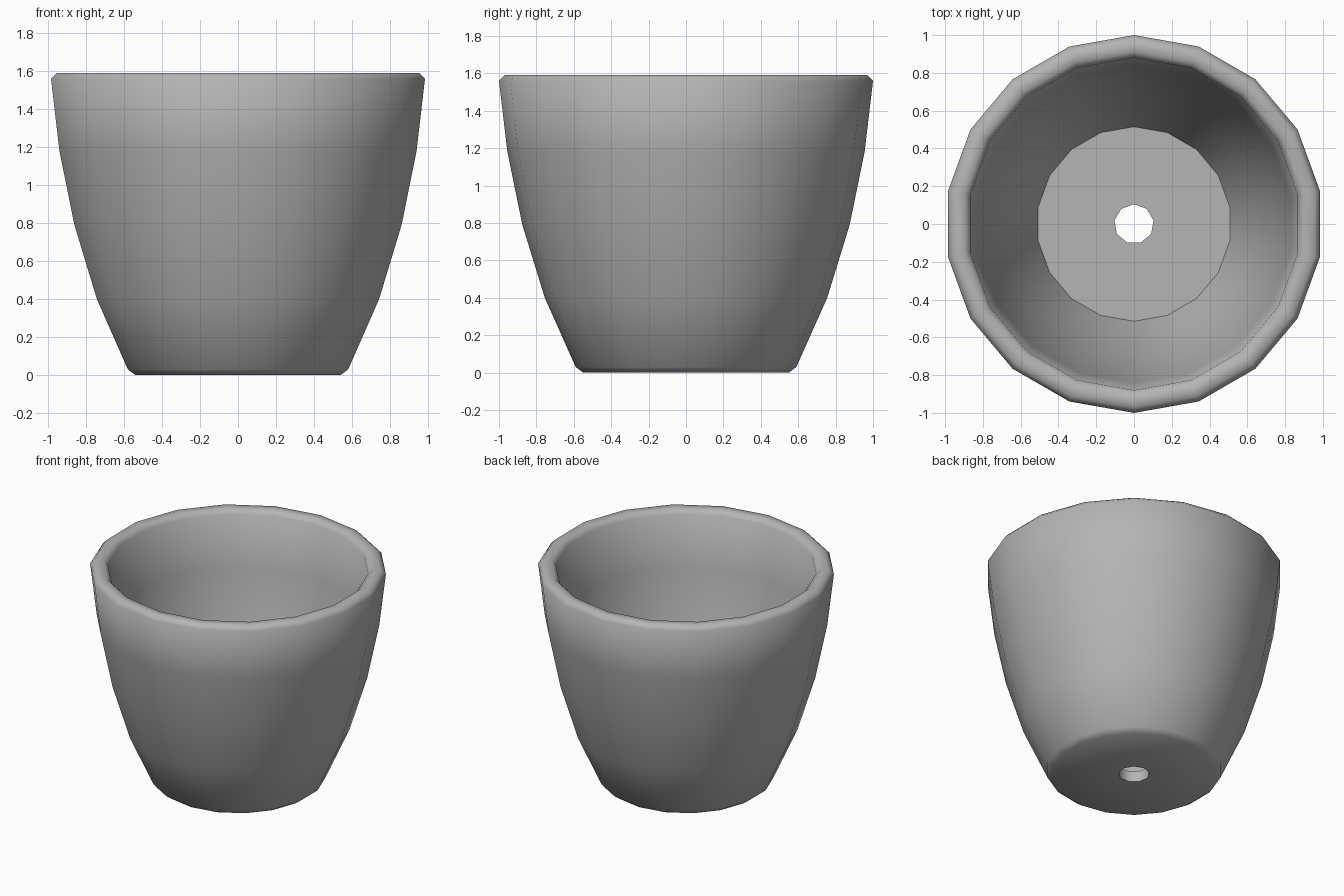
import bpy, bmesh, math

if "Cube" in bpy.data.objects:
    bpy.data.objects.remove(bpy.data.objects["Cube"])

SIDES = 18
HOLE_R = 0.105
FLOOR_Z = 0.08

# Closed wall section (radius, height): hole, underside, outer wall, rim, inner wall, floor
profile = [(HOLE_R, 0), (0.55, 0), (0.59, 0.03), (0.755, 0.40), (0.875, 0.79),
           (0.955, 1.18), (1.0, 1.56), (0.97, 1.59), (0.91, 1.59), (0.88, 1.56),
           (0.84, 1.18), (0.762, 0.79), (0.65, 0.40), (0.515, FLOOR_Z), (HOLE_R, FLOOR_Z)]

bm = bmesh.new()
rings = []
for r, z in profile:
    ring = []
    for k in range(SIDES):
        a = math.pi / 2 + 2 * math.pi * k / SIDES
        # The drain hole is nine-sided: odd points lie mid-edge
        rr = r * math.cos(math.pi / 9) if r == HOLE_R and k % 2 else r
        ring.append(bm.verts.new((rr * math.cos(a), rr * math.sin(a), z)))
    rings.append(ring)

# Skin neighbouring rings, closing the section through the drain hole
for i, lower in enumerate(rings):
    upper = rings[(i + 1) % len(rings)]
    for k in range(SIDES):
        n = (k + 1) % SIDES
        bm.faces.new((lower[k], lower[n], upper[n], upper[k]))
bmesh.ops.recalc_face_normals(bm, faces=bm.faces)

mesh = bpy.data.meshes.new("plant_pot")
bm.to_mesh(mesh)
bm.free()
pot = bpy.data.objects.new("plant_pot", mesh)
bpy.context.collection.objects.link(pot)

# Dark grey clay
clay = bpy.data.materials.new("dark_grey_clay")
clay.diffuse_color = (0.46, 0.46, 0.46, 1)
clay.use_nodes = True
clay.node_tree.nodes["Principled BSDF"].inputs["Base Color"].default_value = clay.diffuse_color
mesh.materials.append(clay)

# Smooth walls and rim, crisp floor and hole edges
bpy.context.view_layer.objects.active = pot
pot.select_set(True)
bpy.ops.object.shade_smooth_by_angle(angle=math.radians(60))
